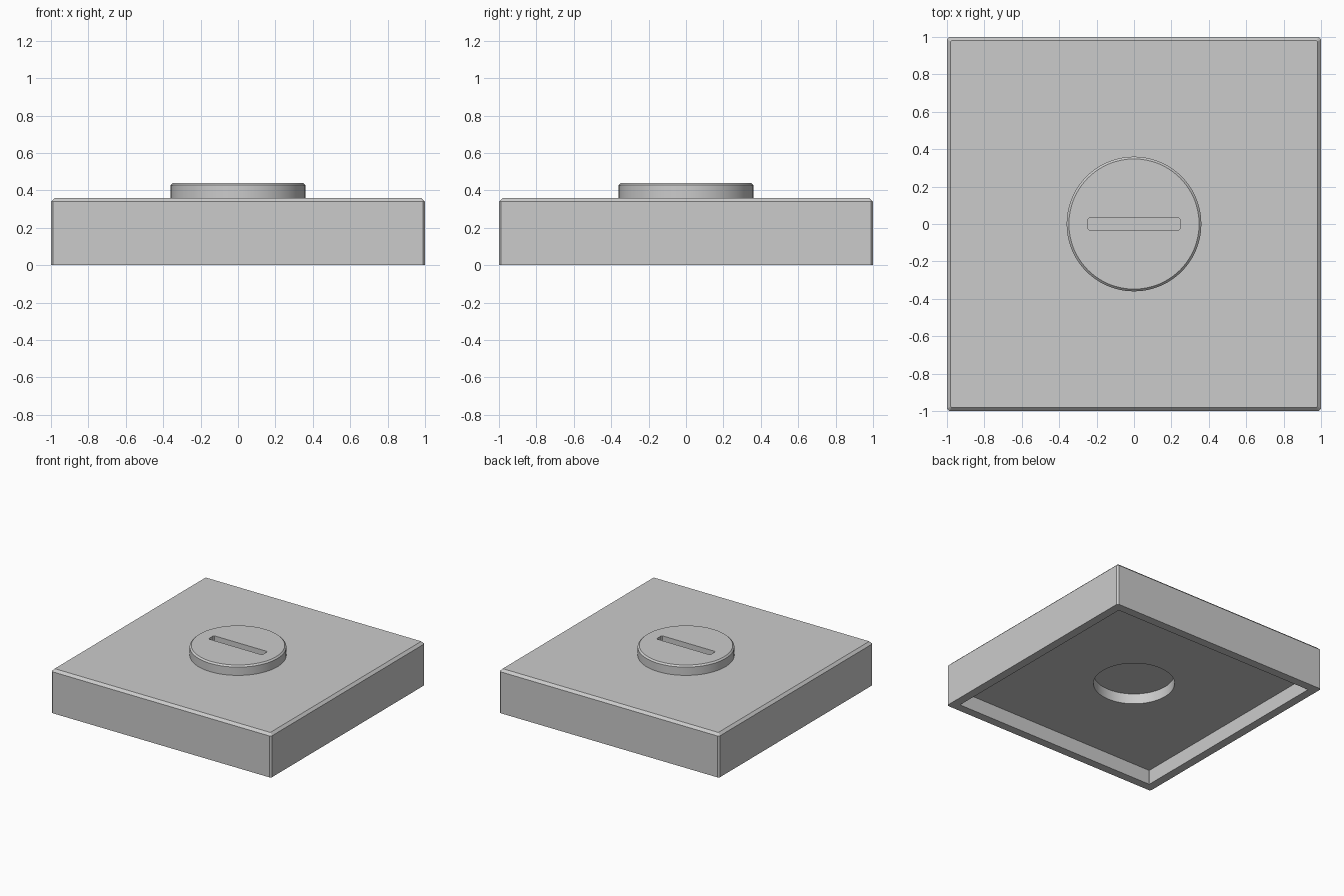
import bpy
import bmesh
from math import cos, sin, pi, radians

if "Cube" in bpy.data.objects:
    bpy.data.objects.remove(bpy.data.objects["Cube"])


def square(half, cut, z, half_y=None):
    """Ring of a rectangle with clipped corners."""
    a, b = half, half_y or half
    pts = [(a, -b + cut), (a, b - cut), (a - cut, b), (-a + cut, b),
           (-a, b - cut), (-a, -b + cut), (-a + cut, -b), (a - cut, -b)]
    return [(x, y, z) for x, y in pts]


def circle(r, z, n=96):
    return [(r * cos(2 * pi * i / n), r * sin(2 * pi * i / n), z) for i in range(n)]


def loft(name, rings):
    """Closed solid from stacked rings, bottom to top."""
    bm = bmesh.new()
    loops = [[bm.verts.new(p) for p in ring] for ring in rings]
    n = len(loops[0])
    for lo, hi in zip(loops, loops[1:]):
        for i in range(n):
            j = (i + 1) % n
            bm.faces.new((lo[i], lo[j], hi[j], hi[i]))
    bm.faces.new(loops[0][::-1])
    bm.faces.new(loops[-1])
    mesh = bpy.data.meshes.new(name)
    bm.to_mesh(mesh)
    bm.free()
    obj = bpy.data.objects.new(name, mesh)
    bpy.context.collection.objects.link(obj)
    return obj


def carve(obj, cutter):
    """Cut one solid out of another, then discard the cutter."""
    cutter.hide_render = True
    mod = obj.modifiers.new("carve", 'BOOLEAN')
    mod.operation, mod.solver, mod.object = 'DIFFERENCE', 'EXACT', cutter
    bpy.context.view_layer.objects.active = obj
    bpy.ops.object.modifier_apply(modifier=mod.name)
    bpy.data.objects.remove(cutter)


# Square base with chamfered top and corners
base = loft("base", [square(1, 0.012, 0), square(1, 0.012, 0.34), square(0.98, 0.004, 0.36)])

# Underside: shallow square recess, then a round socket
carve(base, loft("recess_cutter", [square(0.93, 0.002, -0.1), square(0.93, 0.002, 0.12)]))
carve(base, loft("socket_cutter", [circle(0.305, 0.05), circle(0.305, 0.205)]))

# Round stud with a chamfered rim and a straight slot
stud = loft("stud", [circle(0.36, 0.36), circle(0.36, 0.428), circle(0.348, 0.44)])
carve(stud, loft("slot_cutter", [square(0.245, 0.008, 0.38, 0.035),
                                 square(0.245, 0.008, 0.5, 0.035)]))

# Smooth the round walls, keep edges crisp
for obj in (base, stud):
    bpy.ops.object.select_all(action='DESELECT')
    obj.select_set(True)
    bpy.context.view_layer.objects.active = obj
    bpy.ops.object.shade_smooth_by_angle(angle=radians(20))
